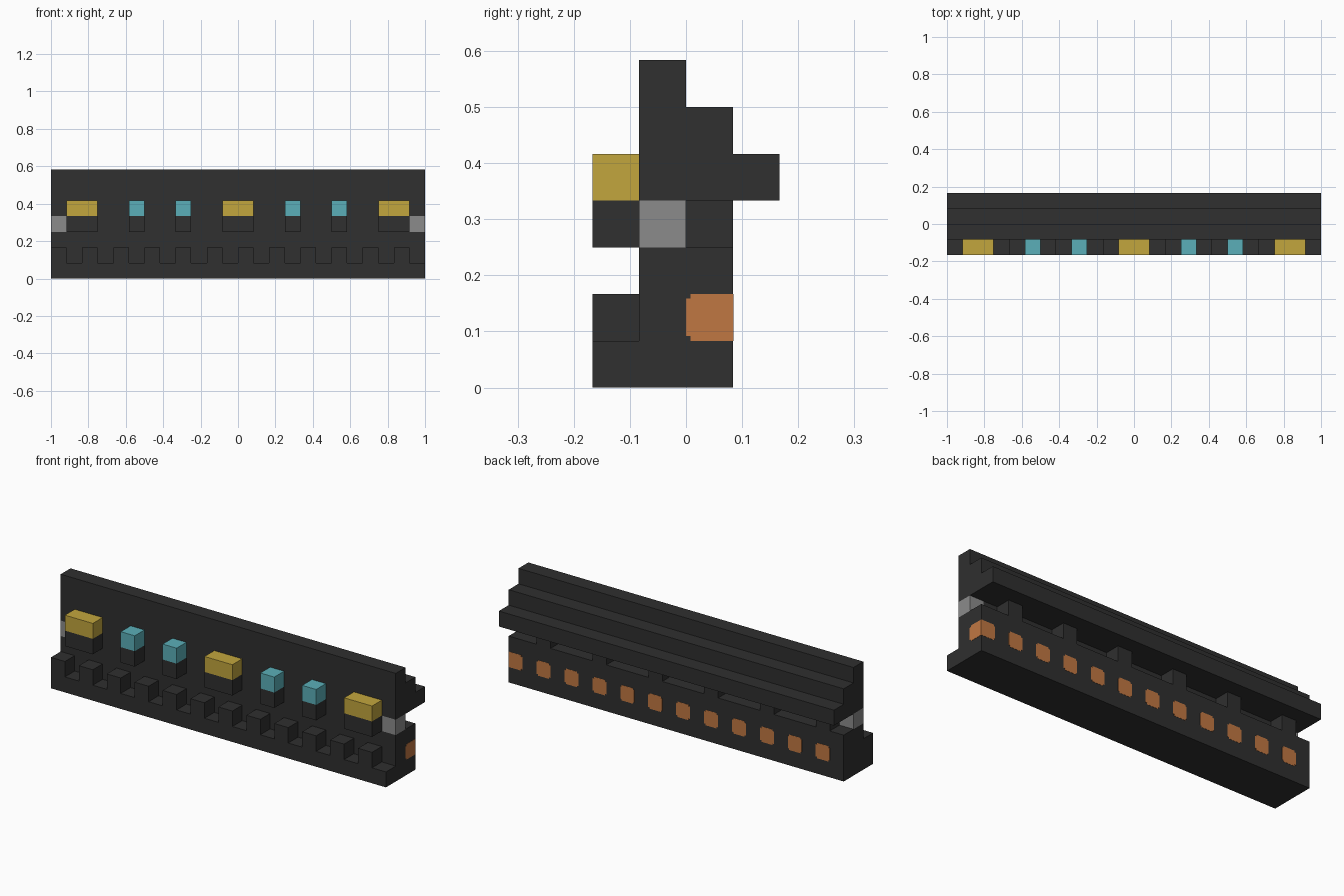
import bpy
import bmesh

U = 1 / 12      # module size: every part sits on this grid
THIN = 0.012    # plate relief in modules
NOTCH = 0.1     # corner notch of the copper contacts in modules

if "Cube" in bpy.data.objects:
    bpy.data.objects.remove(bpy.data.objects["Cube"], do_unlink=True)


def material(name, rgb):
    m = bpy.data.materials.new(name)
    m.use_nodes = True
    color = (*rgb, 1)
    m.diffuse_color = color
    m.node_tree.nodes["Principled BSDF"].inputs["Base Color"].default_value = color
    return m


CHARCOAL = material("charcoal", (0.029, 0.029, 0.029))
GREY = material("grey", (0.26, 0.26, 0.26))
GOLD = material("gold", (0.54, 0.38, 0.048))
TEAL = material("teal", (0.105, 0.43, 0.48))
COPPER = material("copper", (0.53, 0.185, 0.055))


def prism(name, outline, axis, start, end, mat):
    """Extrude an outline along x (points are y, z) or y (points are x, z)."""
    def place(p, d):
        v = (d, p[0], p[1]) if axis == "x" else (p[0], d, p[1])
        return [c * U for c in v]
    bm = bmesh.new()
    near = [bm.verts.new(place(p, start)) for p in outline]
    far = [bm.verts.new(place(p, end)) for p in outline]
    bm.faces.new(near)
    bm.faces.new(far[::-1])
    n = len(outline)
    for i in range(n):
        j = (i + 1) % n
        bm.faces.new((near[i], near[j], far[j], far[i]))
    bmesh.ops.recalc_face_normals(bm, faces=bm.faces)
    mesh = bpy.data.meshes.new(name)
    bm.to_mesh(mesh)
    bm.free()
    mesh.materials.append(mat)
    ob = bpy.data.objects.new(name, mesh)
    bpy.context.collection.objects.link(ob)
    return ob


def box(name, x, y, z, mat):
    outline = [(y[0], z[0]), (y[1], z[0]), (y[1], z[1]), (y[0], z[1])]
    return prism(name, outline, "x", x[0], x[1], mat)


def notched_square(left, bottom, notch_right=True):
    """Unit square with small stepped corners."""
    n, l, b, r, t = NOTCH, left, bottom, left + 1, bottom + 1
    pts = [(l + n, t), (l + n, t - n), (l, t - n), (l, b + n), (l + n, b + n), (l + n, b)]
    if notch_right:
        return pts + [(r - n, b), (r - n, b + n), (r, b + n),
                      (r, t - n), (r - n, t - n), (r - n, t)]
    return pts + [(r, b), (r, t)]


# Long beams: the stepped base, the recessed neck and the stepped upper rail
prism("base_beam", [(-2, 0), (1, 0), (1, 3), (-1, 3), (-1, 1), (-2, 1)],
      "x", -12, 12, CHARCOAL)
box("neck_wall", (-11, 11), (-1, 0), (3, 4), CHARCOAL)
prism("upper_rail", [(-1, 4), (2, 4), (2, 5), (1, 5), (1, 6), (0, 6), (0, 7), (-1, 7)],
      "x", -12, 12, CHARCOAL)

# Grey blocks closing both ends of the neck
box("left_end_block", (11, 12), (-1, 0), (3, 4), GREY)
box("right_end_block", (-12, -11), (-1, 0), (3, 4), GREY)

# Teeth along the front ledge
for i in range(12):
    x = -12 + 2 * i
    box(f"front_tooth_{i + 1}", (x, x + 1), (-2, -1), (1, 2), CHARCOAL)

# Posts supporting the rear overhang
for i in range(6):
    x = -11 + 4 * i
    box(f"rear_post_{i + 1}", (x, x + 1), (0, 1), (3, 4), CHARCOAL)

# Coloured front buttons on dark brackets
buttons = [(x, 2, GOLD) for x in (-11, -1, 9)] + [(x, 1, TEAL) for x in (-7, -4, 3, 6)]
for i, (x, width, mat) in enumerate(buttons):
    box(f"button_bracket_{i + 1}", (x, x + width), (-2, -1), (3, 4), CHARCOAL)
    box(f"button_{i + 1}", (x, x + width), (-2, -1), (4, 5), mat)

# Copper contacts along the back, the last one wrapping round the end
for i in range(12):
    x = -11 + 2 * i
    prism(f"rear_contact_{i + 1}", notched_square(x, 1, x < 11), "y",
          1 - THIN, 1 + THIN, COPPER)
prism("end_contact", notched_square(0, 1, False), "x", 12 - THIN, 12 + THIN, COPPER)
